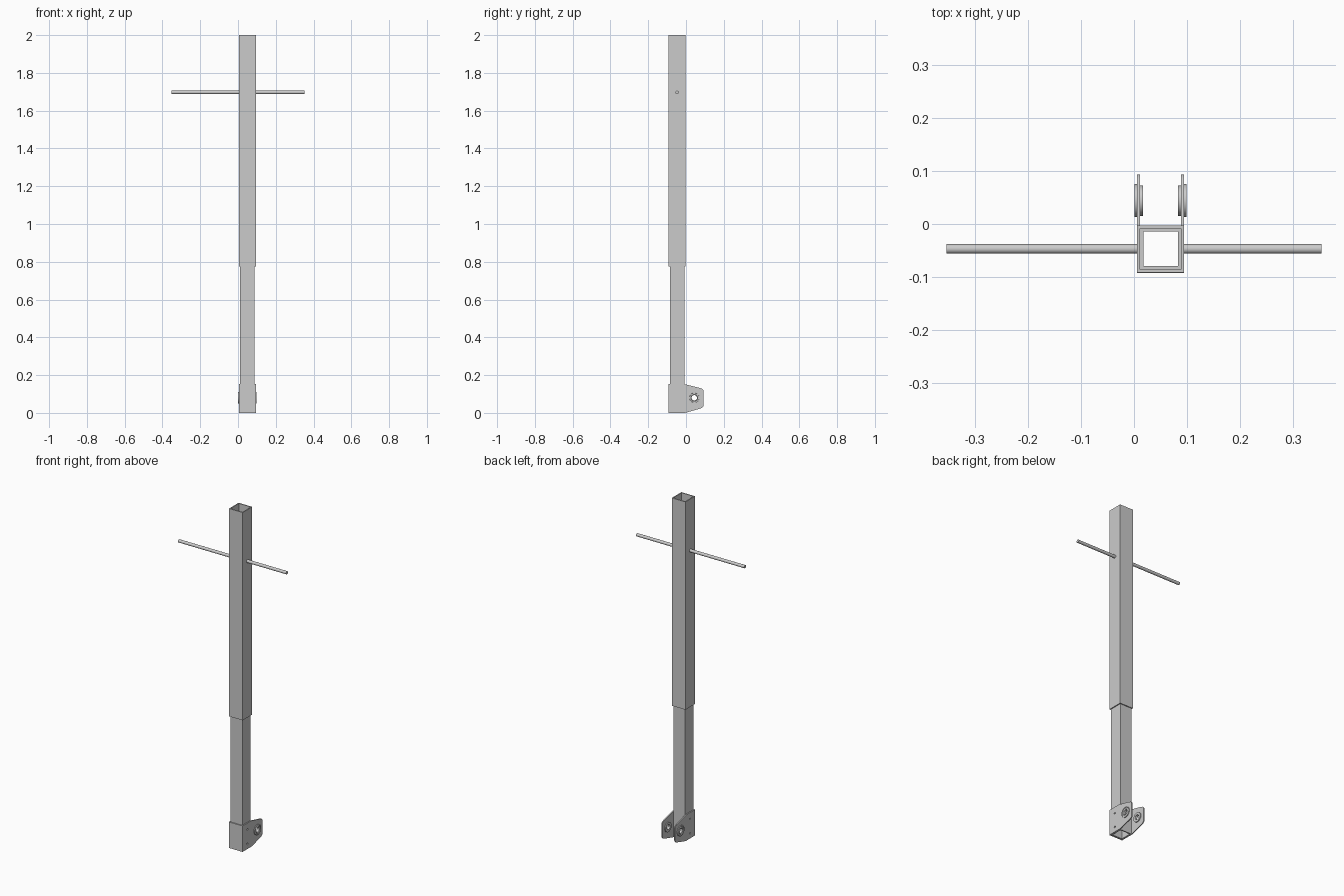
import bpy, bmesh, math
from mathutils import Matrix

if "Cube" in bpy.data.objects:
    bpy.data.objects.remove(bpy.data.objects["Cube"])

CX, CY = 0.05, -0.047          # axis of the telescoping mast
HALF = 0.0445                  # half width of the outer tube
WALL = 0.006
EYE_Y, EYE_Z = 0.044, 0.08     # pivot eye centre


def finish(name, bm, angle=30):
    bmesh.ops.remove_doubles(bm, verts=bm.verts, dist=1e-5)
    bmesh.ops.recalc_face_normals(bm, faces=bm.faces)
    me = bpy.data.meshes.new(name)
    bm.to_mesh(me)
    bm.free()
    ob = bpy.data.objects.new(name, me)
    bpy.context.collection.objects.link(ob)
    bpy.ops.object.select_all(action='DESELECT')
    ob.select_set(True)
    bpy.context.view_layer.objects.active = ob
    bpy.ops.object.shade_smooth_by_angle(angle=math.radians(angle))
    return ob


def extruded(name, loops, depth, matrix):
    """Fill an outline with holes and extrude it from local z 0 to depth."""
    cu = bpy.data.curves.new(name + "_outline", 'CURVE')
    cu.dimensions = '2D'
    cu.fill_mode = 'BOTH'
    cu.extrude = depth / 2
    for pts in loops:
        sp = cu.splines.new('POLY')
        sp.points.add(len(pts) - 1)
        for p, (x, y) in zip(sp.points, pts):
            p.co = (x, y, 0, 1)
        sp.use_cyclic_u = True
    tmp = bpy.data.objects.new(name + "_outline", cu)
    bpy.context.collection.objects.link(tmp)
    dg = bpy.context.evaluated_depsgraph_get()
    me = bpy.data.meshes.new_from_object(tmp.evaluated_get(dg))
    bm = bmesh.new()
    bm.from_mesh(me)
    bpy.data.objects.remove(tmp)
    bpy.data.curves.remove(cu)
    bpy.data.meshes.remove(me)
    bm.transform(matrix @ Matrix.Translation((0, 0, depth / 2)))
    return finish(name, bm)


def circle(x, y, r, n=32):
    return [(x + r * math.cos(2 * math.pi * i / n),
             y + r * math.sin(2 * math.pi * i / n)) for i in range(n)]


def square(h):
    return [(CX - h, CY - h), (CX + h, CY - h), (CX + h, CY + h), (CX - h, CY + h)]


def tube(name, half, z0, z1):
    extruded(name, [square(half), square(half - WALL)], z1 - z0,
             Matrix.Translation((0, 0, z0)))


def lathe(name, profile, matrix, n=40):
    """Spin a closed (radius, axial) profile about local x."""
    bm = bmesh.new()
    rings = []
    for i in range(n):
        a = 2 * math.pi * i / n
        rings.append([bm.verts.new((x, r * math.cos(a), r * math.sin(a)))
                      for r, x in profile])
    m = len(profile)
    for i in range(n):
        a, b = rings[i], rings[(i + 1) % n]
        for j in range(m):
            bm.faces.new((a[j], a[(j + 1) % m], b[(j + 1) % m], b[j]))
    bm.transform(matrix)
    return finish(name, bm)


# Telescoping square tubes
tube("upper_tube", HALF, 0.775, 2.0)
tube("lower_tube", HALF - WALL, 0.0, 1.0)

# Front web of the foot bracket
bm = bmesh.new()
bmesh.ops.create_cube(bm, size=1, matrix=Matrix.Translation(
    (CX, -0.0925 + WALL / 2, 0.0765)) @ Matrix.Diagonal(
    (2 * HALF - 2 * WALL, WALL, 0.153, 1)))
finish("bracket_web", bm)

# Side cheeks of the bracket, each with a pivot eye and two bolt holes
cheek = [(-0.0925, 0), (-0.005, 0), (0.072, 0.022), (0.084, 0.026), (0.091, 0.033),
         (0.0935, 0.042), (0.0935, 0.115), (0.091, 0.122), (0.084, 0.128),
         (0.072, 0.132), (-0.012, 0.153), (-0.0925, 0.153)]
holes = [circle(EYE_Y, EYE_Z, 0.027), circle(CY, 0.03, 0.005, 16),
         circle(CY, 0.115, 0.005, 16)]
to_side = Matrix(((0, 0, 1, 0), (1, 0, 0, 0), (0, 1, 0, 0), (0, 0, 0, 1)))
flange = [(0.014, 0.003), (0.018, 0.001), (0.021, 0.003), (0.025, 0.003),
          (0.026, 0.001), (0.031, 0.001), (0.031, 0.0055), (0.027, 0.0055),
          (0.027, 0.0115), (0.0285, 0.0115), (0.0285, 0.017), (0.014, 0.017)]
for side, sign in (("left", 1), ("right", -1)):
    x0 = CX - HALF if sign > 0 else CX + HALF - WALL
    extruded(side + "_cheek", [cheek] + holes, WALL,
             Matrix.Translation((x0, 0, 0)) @ to_side)
    # Flanged pivot bushing, mirrored to the other cheek
    place = Matrix.Translation((0 if sign > 0 else 2 * CX, EYE_Y, EYE_Z))
    lathe(side + "_bushing", flange, place @ Matrix.Diagonal((sign, 1, 1, 1)))

# Handle rods on both sides of the upper tube
for side, a, b in (("left", -0.353, CX - HALF + 0.004), ("right", CX + HALF - 0.004, 0.353)):
    bm = bmesh.new()
    bmesh.ops.create_cone(bm, cap_ends=True, segments=32, radius1=0.009, radius2=0.009,
                          depth=b - a, matrix=Matrix.Translation(((a + b) / 2, CY, 1.697))
                          @ Matrix.Rotation(math.pi / 2, 4, 'Y'))
    finish(side + "_handle_rod", bm)
